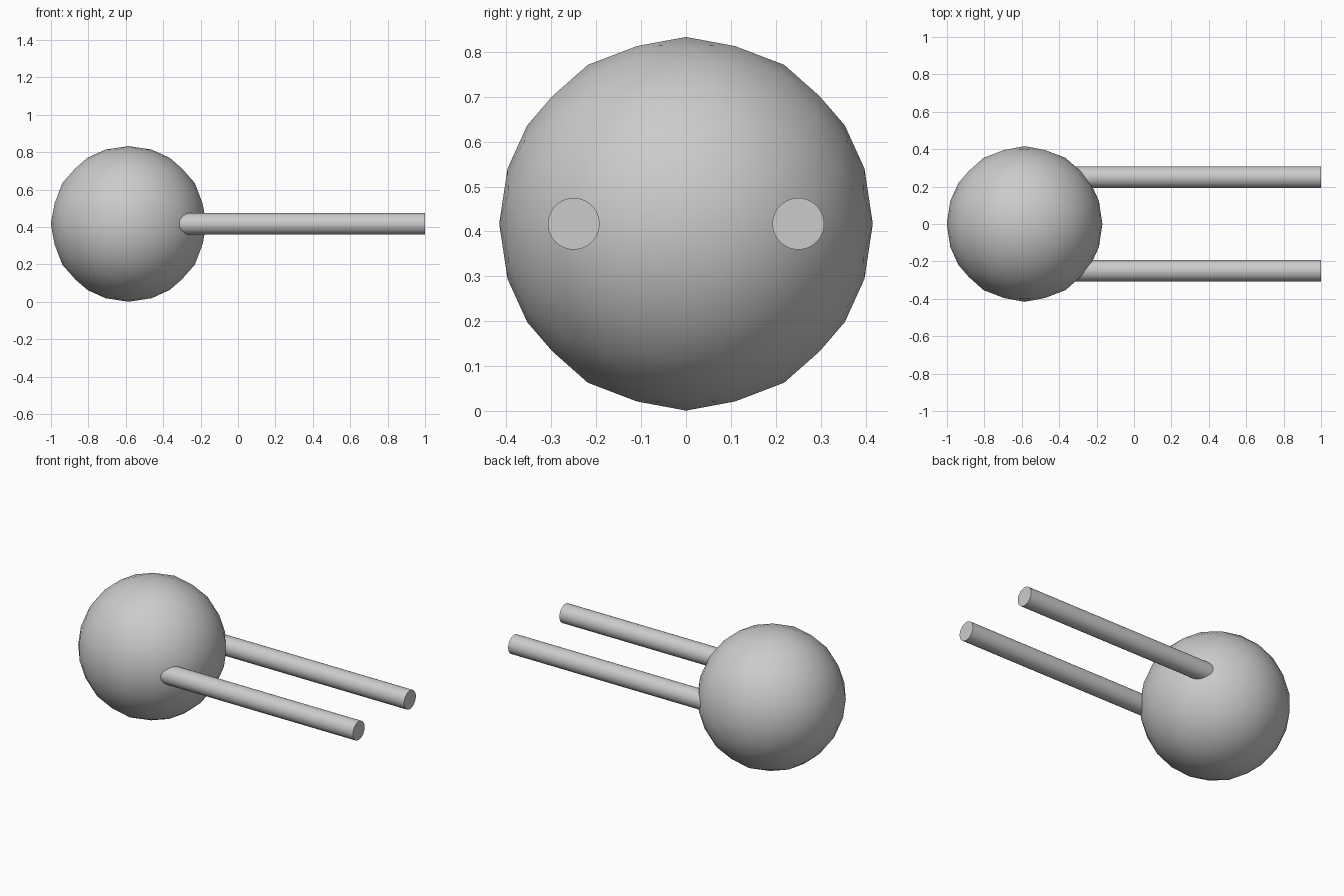
import bpy
import math
from mathutils import Matrix

cube = bpy.data.objects.get("Cube")
if cube:
    bpy.data.objects.remove(cube, do_unlink=True)

CENTRE = (-0.585, 0, 0.417)
RADIUS = 0.416
ROD_RADIUS = 0.0575
ROD_START, ROD_END = -0.42, 1.0

grey = bpy.data.materials.new("plain grey")
grey.use_nodes = True
colour = (0.6, 0.6, 0.6, 1)
grey.diffuse_color = colour
grey.node_tree.nodes["Principled BSDF"].inputs["Base Color"].default_value = colour


def finish(name):
    obj = bpy.context.object
    obj.name = name
    obj.data.materials.append(grey)
    bpy.ops.object.shade_smooth_by_angle(angle=math.radians(35))
    return obj


# Ball: an icosphere turned so that an edge crosses each axis
bpy.ops.mesh.primitive_ico_sphere_add(subdivisions=3, radius=RADIUS, location=CENTRE)
ball = finish("ball")
tilt = math.atan((math.sqrt(5) - 1) / 2)
ball.data.transform(Matrix.Rotation(-tilt, 4, 'Y'))

# Two parallel rods, sunk into the ball
for side, y in (("left", 0.25), ("right", -0.25)):
    bpy.ops.mesh.primitive_cylinder_add(
        vertices=48, radius=ROD_RADIUS, depth=ROD_END - ROD_START,
        location=((ROD_START + ROD_END) / 2, y, CENTRE[2]),
        rotation=(0, math.pi / 2, 0))
    finish("back_rod" if y > 0 else "front_rod")
